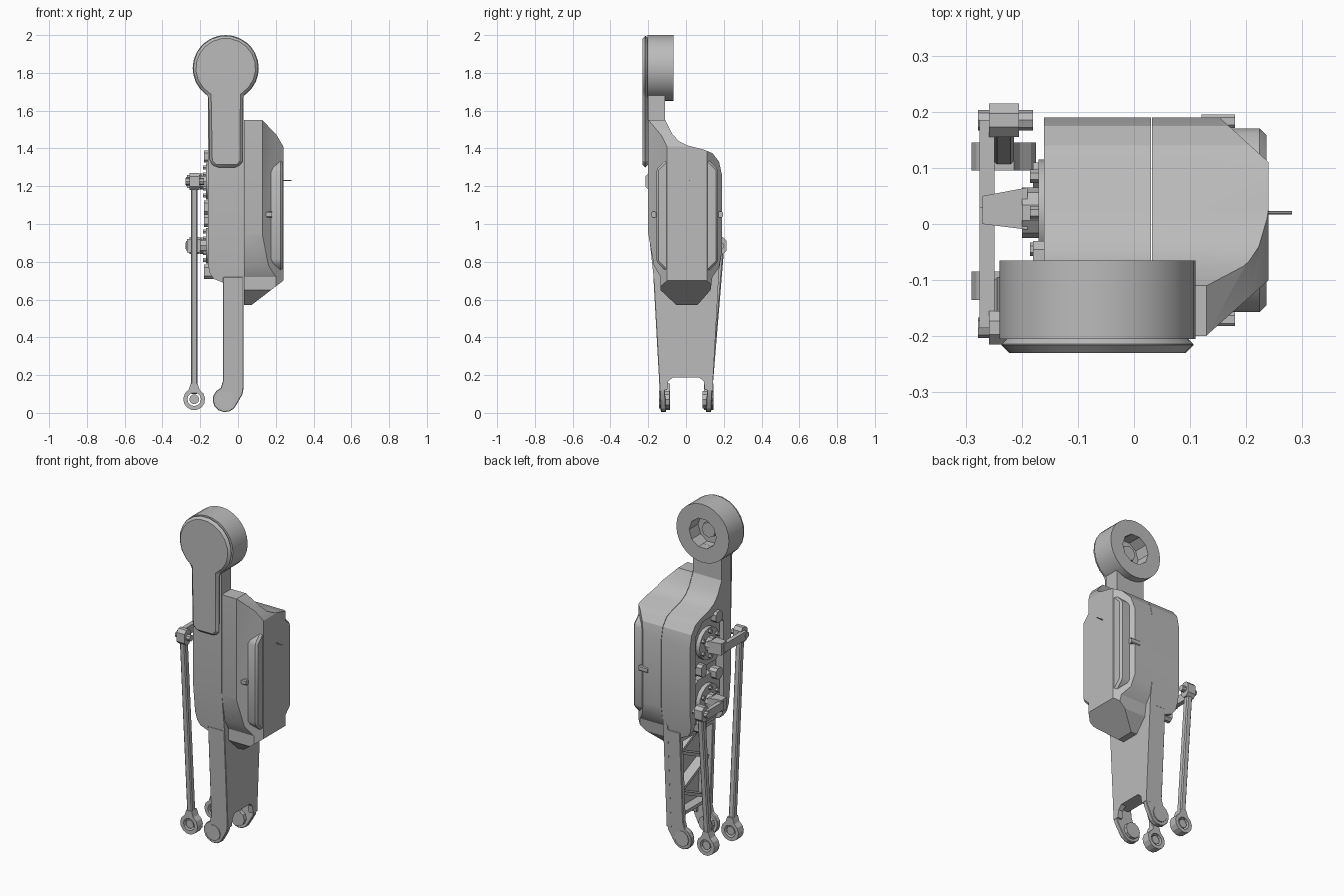
import bpy, bmesh, math
from mathutils import Vector

cube = bpy.data.objects.get("Cube")
if cube:
    bpy.data.objects.remove(cube)

grey = bpy.data.materials.new("plain grey")
grey.use_nodes = True
grey.diffuse_color = (0.5, 0.5, 0.5, 1)
grey.node_tree.nodes["Principled BSDF"].inputs["Base Color"].default_value = (0.5, 0.5, 0.5, 1)
parts = []


def prism(name, pts, axis, a, b, shear=0.0):
    """Extrude a 2D outline along an axis; shear slides y with height."""
    place = {"x": lambda p, d: (d, p[0], p[1]),
             "y": lambda p, d: (p[0], d, p[1]),
             "z": lambda p, d: (p[0], p[1], d)}[axis]
    bm = bmesh.new()
    rings = [[bm.verts.new(place(p, d)) for p in pts] for d in (a, b)]
    n = len(pts)
    for ring in rings:
        bm.faces.new(ring)
    for i in range(n):
        j = (i + 1) % n
        bm.faces.new((rings[0][i], rings[0][j], rings[1][j], rings[1][i]))
    for v in bm.verts:
        v.co.y += shear * v.co.z
    bmesh.ops.recalc_face_normals(bm, faces=bm.faces)
    mesh = bpy.data.meshes.new(name)
    bm.to_mesh(mesh)
    bm.free()
    mesh.materials.append(grey)
    ob = bpy.data.objects.new(name, mesh)
    bpy.context.collection.objects.link(ob)
    parts.append(ob)
    return ob


def arc(cx, cy, r, start=0, end=360, n=16):
    full = end - start == 360
    steps = n if full else n - 1
    angles = [math.radians(start + (end - start) * i / steps) for i in range(n)]
    return [(cx + r * math.cos(t), cy + r * math.sin(t)) for t in angles]


def octagon(x0, x1, y0, y1, c):
    return [(x0 + c, y0), (x1 - c, y0), (x1, y0 + c), (x1, y1 - c),
            (x1 - c, y1), (x0 + c, y1), (x0, y1 - c), (x0, y0 + c)]


def bake(ob):
    dg = bpy.context.evaluated_depsgraph_get()
    mesh = bpy.data.meshes.new_from_object(ob.evaluated_get(dg))
    ob.modifiers.clear()
    ob.data = mesh


def combine(ob, cutter, operation):
    mod = ob.modifiers.new("cut", "BOOLEAN")
    mod.operation, mod.object, mod.solver = operation, cutter, "EXACT"
    bake(ob)
    parts.remove(cutter)
    bpy.data.objects.remove(cutter)


def bevel(ob, width, segments=1):
    mod = ob.modifiers.new("bevel", "BEVEL")
    mod.width, mod.segments, mod.limit_method = width, segments, "ANGLE"
    mod.angle_limit = math.radians(40)
    bake(ob)


def bar(name, p, q, wx, wy):
    """Rectangular bar between two points."""
    p, q = Vector(p), Vector(q)
    ob = prism(name, [(-wx / 2, -wy / 2), (wx / 2, -wy / 2), (wx / 2, wy / 2), (-wx / 2, wy / 2)],
               "z", 0, (q - p).length)
    d = (q - p).normalized()
    side = Vector((1, 0, 0))
    up = d.cross(side)
    for v in ob.data.vertices:
        v.co = p + side * v.co.x + up * v.co.y + d * v.co.z
    return ob


# Head ring, neck and keyhole front plate
head = prism("head_ring", arc(-0.065, 1.825, 0.175, n=28), "y", -0.205, -0.065)
combine(head, prism("bore", arc(-0.065, 1.825, 0.09, n=10), "y", -0.15, 0), "DIFFERENCE")
prism("head_hub", arc(-0.065, 1.825, 0.045, n=8), "y", -0.16, -0.12)
neck = prism("neck", octagon(-0.16, 0.03, 1.4, 1.74, 0.01), "y", -0.2, -0.11)
plate = prism("front_plate", [(-0.15, 1.33), (-0.12, 1.3), (0.0, 1.3), (0.025, 1.33)]
              + arc(-0.065, 1.825, 0.172, -58, 238, 18), "y", -0.23, -0.2)
bevel(plate, 0.014)

# Inner half of the body, with its lower corner rounded towards the leg
back_line = [(0.19, 0.85), (0.19, 1.26), (0.175, 1.33), (0.14, 1.375), (0.09, 1.395),
             (0.01, 1.415), (-0.04, 1.44), (-0.075, 1.48), (-0.11, 1.55)]
core = prism("body_inner_half", [(-0.165, 0.66), (0.16, 0.66)] + back_line
             + [(-0.2, 1.55), (-0.2, 0.98)], "x", -0.16, 0.03)
combine(core, prism("outline", [(0.04, 0.6), (0.04, 1.6), (-0.17, 1.6), (-0.16, 0.79),
        (-0.15, 0.74), (-0.13, 0.71), (-0.08, 0.69), (-0.08, 0.6)], "y", -0.4, 0.4), "INTERSECT")
combine(core, prism("pocket", octagon(-0.13, 0.14, 0.6, 1.37, 0.07), "x", -0.3, -0.11), "DIFFERENCE")

# Outer cover, shaped by its three outlines
cover = prism("outer_cover", [(-0.05, 0.57), (0.06, 0.57), (0.13, 0.65), (0.14, 0.72), (0.175, 0.77)]
              + back_line + [(-0.2, 1.55), (-0.2, 0.95), (-0.17, 0.78), (-0.135, 0.72), (-0.135, 0.65)],
              "x", 0.032, 0.25)
combine(cover, prism("front_outline", [(0, 0.5), (0.07, 0.57), (0.24, 0.7), (0.24, 1.41),
        (0.205, 1.47), (0.12, 1.56), (0, 1.6)], "y", -0.4, 0.4), "INTERSECT")
combine(cover, prism("top_outline", [(0, -0.3), (0.06, -0.3), (0.13, -0.198), (0.24, -0.1),
        (0.24, 0.11), (0.15, 0.192), (0, 0.21)], "z", 0, 2), "INTERSECT")
rail = prism("cover_side_rails", octagon(-0.157, 0.17, 0.74, 1.35, 0.06), "x", 0.13, 0.236)
bevel(rail, 0.012)
for y in (-0.17, 0.183):
    prism("cover_latch", octagon(y - 0.012, y + 0.012, 1.035, 1.065, 0.005), "x", 0.12, 0.18)
prism("sensor_pin", arc(0.02, 1.23, 0.003, n=6), "x", 0.23, 0.282)

# Leg: web with an arched foot, two flanges, zigzag ribs and fork bosses
prism("leg_web", [(-0.17, 0.75), (-0.137, 0.12), (-0.1, 0.12), (-0.095, 0.165), (-0.07, 0.188),
                  (0.07, 0.188), (0.095, 0.165), (0.1, 0.12), (0.14, 0.12), (0.175, 0.75)],
      "x", 0.0, 0.03)
for name, s in (("front", -1), ("back", 1)):
    flange = prism(name + "_flange", [(-0.08, 0.72), (-0.08, 0.17), (-0.09, 0.135)]
                   + arc(-0.068, 0.07, 0.066, 110, 340, 10)
                   + [(0.024, 0.1), (0.03, 0.14), (0.03, 0.72)],
                   "y", s * 0.105, s * 0.133, s * 0.055)
    bevel(flange, 0.006)
    prism(name + "_fork_boss", arc(-0.068, 0.07, 0.048, n=10), "y", s * 0.088, s * 0.142)
heights = [0.22, 0.34, 0.46, 0.58, 0.7]
for i in range(len(heights) - 1):
    s = 1 if i % 2 else -1
    bar("zigzag_rib", (-0.025, s * 0.13, heights[i]), (-0.025, -s * 0.13, heights[i + 1]), 0.07, 0.018)
bar("lower_cross_rib", (-0.02, -0.115, 0.2), (-0.02, 0.115, 0.2), 0.07, 0.02)

# Two motors, cranks and push rods on the inner side
for name, s, z in (("upper", -1, 1.225), ("lower", 1, 0.885)):
    prism(name + "_motor", octagon(-0.11, 0.125, z - 0.14, z + 0.14, 0.03), "x", -0.145, -0.1)
    prism(name + "_motor_ring", arc(0.02, z, 0.095, n=16), "x", -0.17, -0.14)
    prism(name + "_motor_shaft", arc(0.02, z, 0.045, n=10), "x", -0.2, -0.16)
    for k in range(6):
        t = math.radians(60 * k + 30)
        prism(name + "_ring_bolt", arc(0.02 + 0.075 * math.cos(t), z + 0.075 * math.sin(t), 0.012, n=6),
              "x", -0.185, -0.165)
    prism(name + "_mount_tab", octagon(-0.09, -0.03, z + 0.1, z + 0.165, 0.015), "x", -0.18, -0.13)
    prism(name + "_mount_tab", octagon(0.06, 0.11, z - 0.175, z - 0.1, 0.015), "x", -0.18, -0.13)
    # Crank arm from the hub out to the rod joint
    top, foot = s * 0.185, s * 0.115 + 0.005
    prism(name + "_crank_hub", [(-0.19, -0.01), (-0.27, 0.0), (-0.27, 0.05), (-0.19, 0.065)],
          "z", z - 0.035, z + 0.035)
    bar(name + "_crank_arm", (-0.262, 0.03, z), (-0.262, top, z), 0.026, 0.05)
    prism(name + "_rod_joint", octagon(top - 0.03, top + 0.03, z - 0.045, z + 0.045, 0.018),
          "x", -0.258, -0.205)
    prism(name + "_joint_pin", arc(top, z, 0.018, n=8), "x", -0.278, -0.18)
    rod = bar(name + "_push_rod", (-0.232, foot, 0.1), (-0.232, top, z), 0.036, 0.036)
    bevel(rod, 0.006)
    # Eye at the foot of the rod
    eye = prism(name + "_rod_eye", arc(-0.232, 0.072, 0.058, -240, 60, 12) + [(-0.214, 0.155), (-0.25, 0.155)],
                "y", foot - 0.025, foot + 0.025)
    combine(eye, prism("eye_hole", arc(-0.232, 0.072, 0.036, n=12), "y", foot - 0.1, foot + 0.1), "DIFFERENCE")
    prism(name + "_eye_ball", arc(-0.232, 0.072, 0.026, n=10), "y", foot - 0.018, foot + 0.018)

# Shading
bpy.ops.object.select_all(action="DESELECT")
for ob in parts:
    ob.select_set(True)
bpy.context.view_layer.objects.active = parts[0]
bpy.ops.object.shade_smooth_by_angle(angle=math.radians(25))
